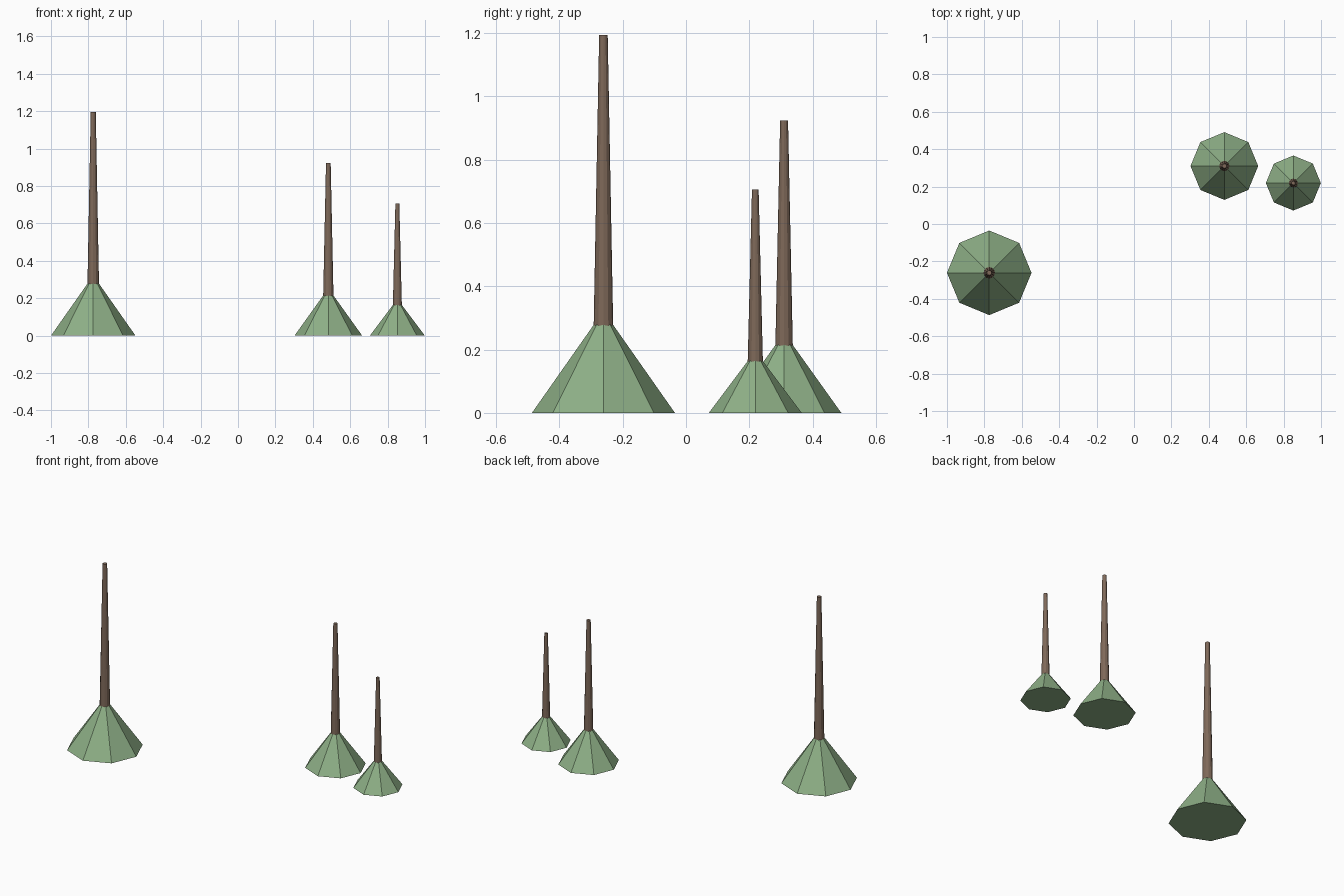
import bpy
import math

if "Cube" in bpy.data.objects:
    bpy.data.objects.remove(bpy.data.objects["Cube"])


def material(name, color):
    mat = bpy.data.materials.new(name)
    mat.diffuse_color = color
    mat.use_nodes = True
    mat.node_tree.nodes["Principled BSDF"].inputs["Base Color"].default_value = mat.diffuse_color
    return mat


GREEN = material("foliage_green", (0.27, 0.43, 0.24, 1))
BROWN = material("bark_brown", (0.21, 0.14, 0.10, 1))


def cone(name, x, y, sides, r_base, r_top, height, mat):
    bpy.ops.mesh.primitive_cone_add(vertices=sides, radius1=r_base, radius2=r_top,
                                    depth=height, location=(x, y, height / 2))
    obj = bpy.context.object
    obj.name = name
    obj.data.materials.append(mat)
    return obj


# x, y, skirt radius, skirt apex, trunk base radius, trunk top radius, trunk height
TREES = [
    (-0.774, -0.261, 0.226, 0.322, 0.036, 0.0135, 1.195),
    (0.483, 0.310, 0.181, 0.253, 0.032, 0.0125, 0.924),
    (0.852, 0.219, 0.147, 0.196, 0.028, 0.0105, 0.706),
]

for i, (x, y, r, apex, tb, tt, h) in enumerate(TREES, 1):
    # eight-sided low skirt of foliage
    cone(f"foliage_{i}", x, y, 8, r, 0, apex, GREEN)
    # tall tapered trunk rising through it, lifted just clear of the base face
    trunk = cone(f"trunk_{i}", x, y, 12, tb, tt, h - 0.001, BROWN)
    trunk.location.z += 0.001
